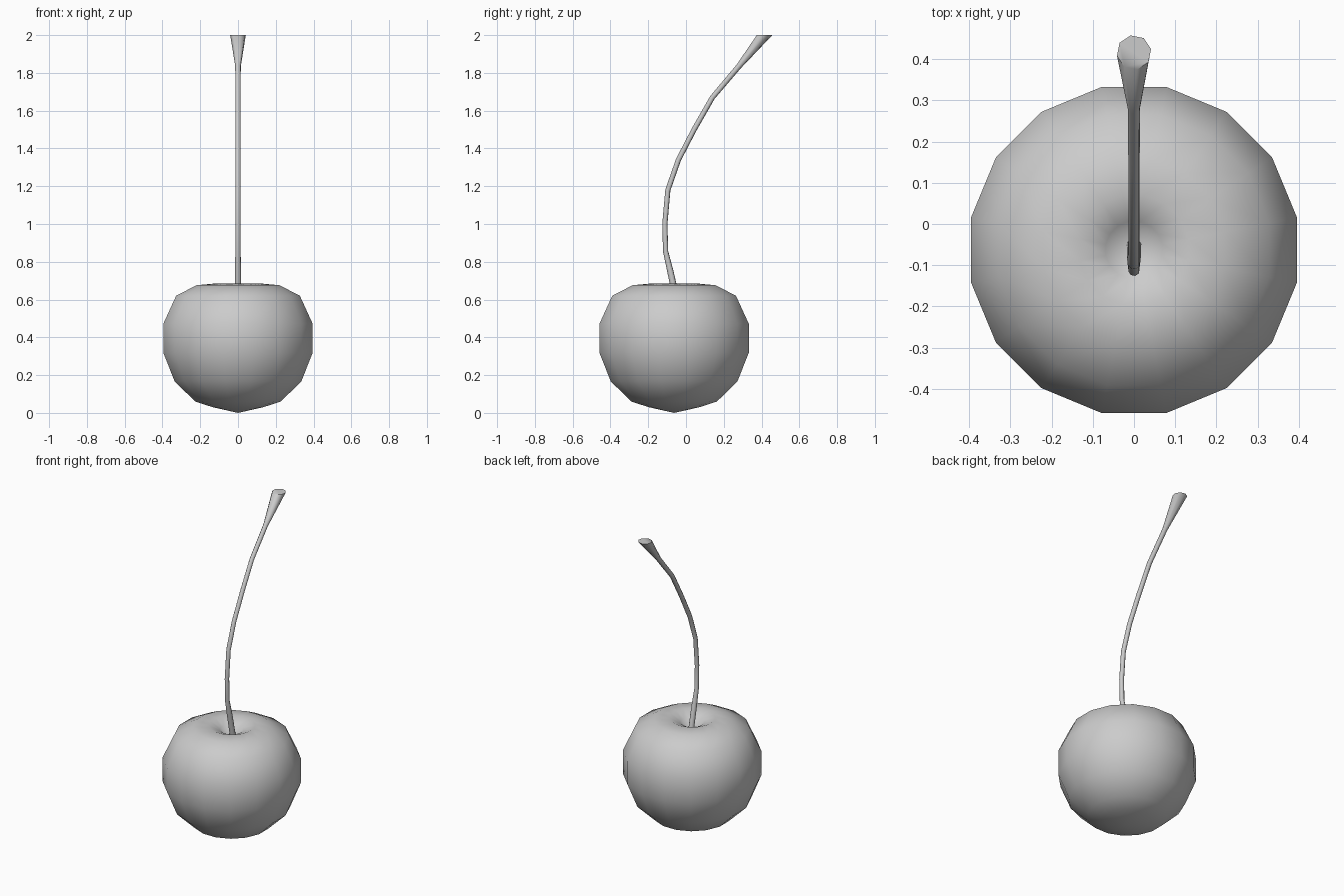
import bpy, bmesh, math
from mathutils import Vector

if "Cube" in bpy.data.objects:
    bpy.data.objects.remove(bpy.data.objects["Cube"])


def make_part(name, rings, start_pole=None, end_pole=None):
    """Bridge equal rings of points; close each end with a pole or a flat cap."""
    bm = bmesh.new()
    loops = [[bm.verts.new(p) for p in ring] for ring in rings]
    n = len(loops[0])
    for a, b in zip(loops, loops[1:]):
        for i in range(n):
            j = (i + 1) % n
            bm.faces.new((a[i], a[j], b[j], b[i]))
    for loop, pole in ((loops[0], start_pole), (loops[-1], end_pole)):
        if pole is None:
            bm.faces.new(loop)
        else:
            tip = bm.verts.new(pole)
            for i in range(n):
                bm.faces.new((loop[i], loop[(i + 1) % n], tip))
    bmesh.ops.recalc_face_normals(bm, faces=bm.faces)
    mesh = bpy.data.meshes.new(name)
    bm.to_mesh(mesh)
    bm.free()
    obj = bpy.data.objects.new(name, mesh)
    bpy.context.collection.objects.link(obj)
    bpy.ops.object.select_all(action='DESELECT')
    obj.select_set(True)
    bpy.context.view_layer.objects.active = obj
    bpy.ops.object.shade_smooth_by_angle(angle=math.radians(60))
    return obj


def ring(center, u, v, radius, sides, phase):
    angles = [2 * math.pi * (i + phase) / sides for i in range(sides)]
    return [center + radius * (math.cos(a) * u + math.sin(a) * v) for a in angles]


X, Y = Vector((1, 0, 0)), Vector((0, 1, 0))

# Fruit: 16-sided lathe with a dimple on top
CY = -0.063
profile = [(0.136, 0.03), (0.231, 0.06), (0.342, 0.167), (0.403, 0.318),
           (0.403, 0.472), (0.334, 0.62), (0.224, 0.676), (0.135, 0.684),
           (0.07, 0.655)]
make_part("cherry_fruit",
          [ring(Vector((0, CY, z)), X, Y, r, 16, 0.5) for r, z in profile],
          Vector((0, CY, 0.0)), Vector((0, CY, 0.59)))

# Stem: bent 8-sided tube, flaring to a level cut at the tip (y, z, radius)
path = [(-0.05, 0.6, 0.018), (-0.083, 0.75, 0.017), (-0.108, 0.855, 0.014),
        (-0.112, 1.0, 0.014), (-0.096, 1.18, 0.014), (-0.04, 1.34, 0.014),
        (0.043, 1.5, 0.014), (0.14, 1.67, 0.014), (0.28, 1.835, 0.015),
        (0.416, 2.0, 0.042)]
points = [Vector((0, y, z)) for y, z, _ in path]
rings = []
for i, p in enumerate(points):
    tangent = (points[min(i + 1, len(path) - 1)] - points[max(i - 1, 0)]).normalized()
    side = Y if i == len(path) - 1 else tangent.cross(X).normalized()
    rings.append(ring(p, X, side, path[i][2], 8, 0.25))
make_part("cherry_stem", rings)
